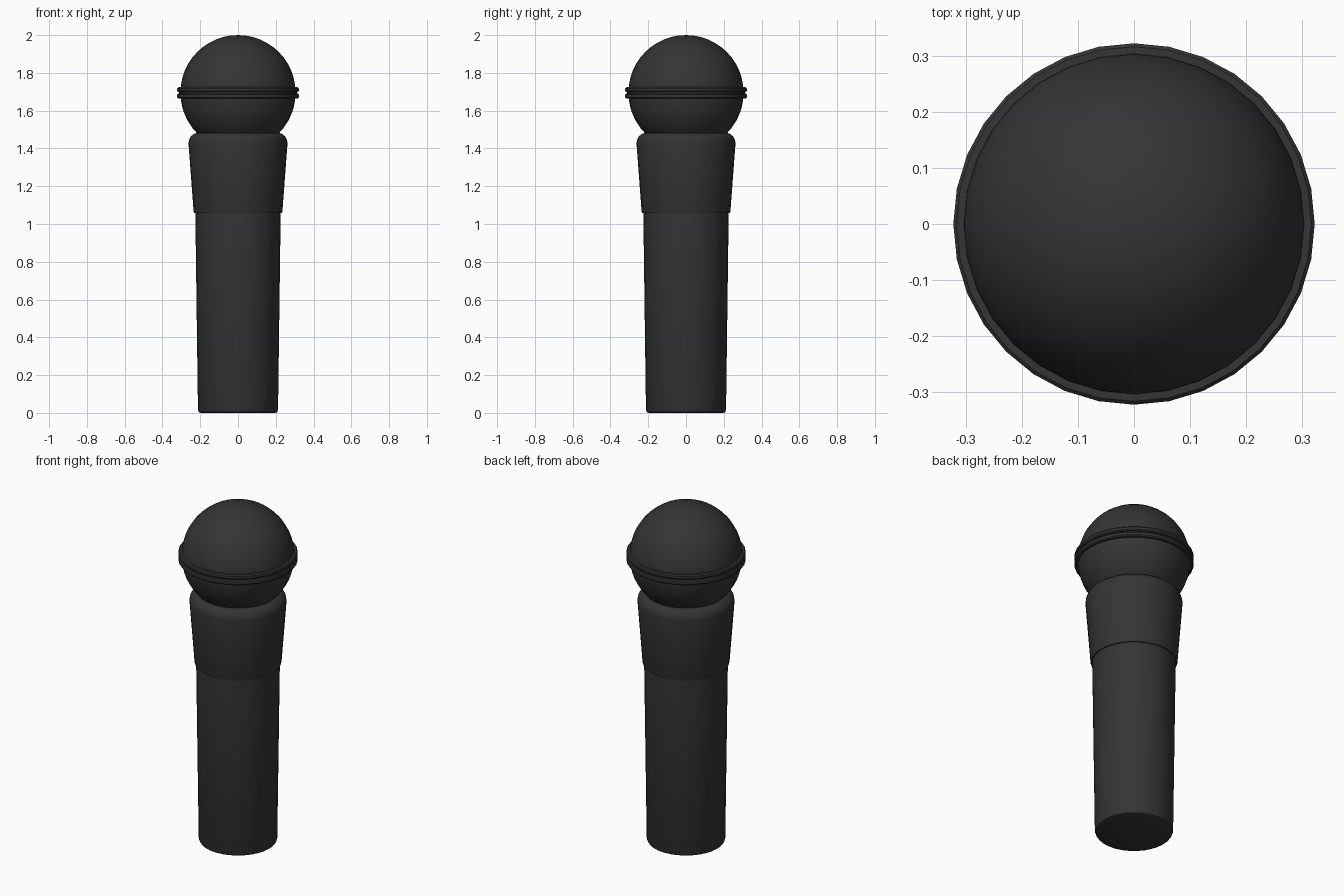
import bpy, math

if "Cube" in bpy.data.objects:
    bpy.data.objects.remove(bpy.data.objects["Cube"])

SEGMENTS = 32


def lathe(name, profile, closed=False, sharp=35):
    """Spin an (r, z) profile, listed from bottom to top, around the z axis."""
    n = len(profile)
    verts, faces = [], []
    for i in range(SEGMENTS):
        a = 2 * math.pi * i / SEGMENTS
        verts += [(r * math.cos(a), r * math.sin(a), z) for r, z in profile]
    for i in range(SEGMENTS):
        k = (i + 1) % SEGMENTS
        for j in range(n if closed else n - 1):
            m = (j + 1) % n
            faces.append((i * n + j, k * n + j, k * n + m, i * n + m))
    if not closed:  # flat end caps
        faces.append([i * n for i in reversed(range(SEGMENTS))])
        faces.append([i * n + n - 1 for i in range(SEGMENTS)])
    mesh = bpy.data.meshes.new(name)
    mesh.from_pydata(verts, [], faces)
    obj = bpy.data.objects.new(name, mesh)
    bpy.context.collection.objects.link(obj)
    finish(obj, sharp)
    return obj


def finish(obj, sharp=35):
    bpy.ops.object.select_all(action='DESELECT')
    obj.select_set(True)
    bpy.context.view_layer.objects.active = obj
    bpy.ops.object.shade_smooth_by_angle(angle=math.radians(sharp))
    obj.data.materials.append(black)


black = bpy.data.materials.new("black")
black.diffuse_color = (0.035, 0.035, 0.035, 1)
black.use_nodes = True
black.node_tree.nodes["Principled BSDF"].inputs["Base Color"].default_value = black.diffuse_color

# Long tapered grip with a softened bottom edge
lathe("handle", [(0.198, 0.0), (0.207, 0.004), (0.212, 0.015),
                 (0.226, 1.06), (0.226, 1.07)])

# Flared collar that cups the head
lathe("collar", [(0.225, 1.057), (0.232, 1.057), (0.235, 1.065), (0.262, 1.425),
                 (0.260, 1.445), (0.250, 1.463), (0.234, 1.477), (0.222, 1.481),
                 (0.205, 1.481)])

# Ball-shaped grille
bpy.ops.mesh.primitive_uv_sphere_add(segments=SEGMENTS, ring_count=24,
                                     radius=0.305, location=(0, 0, 1.695))
grille = bpy.context.object
grille.name = "grille"
finish(grille)

# Band around the grille: two ridges with a groove between them
lathe("grille_band", [(0.295, 1.665), (0.316, 1.665), (0.322, 1.671),
                      (0.322, 1.685), (0.317, 1.691), (0.312, 1.692),
                      (0.312, 1.698), (0.317, 1.699), (0.322, 1.705),
                      (0.322, 1.718), (0.316, 1.724), (0.295, 1.724)], closed=True)
